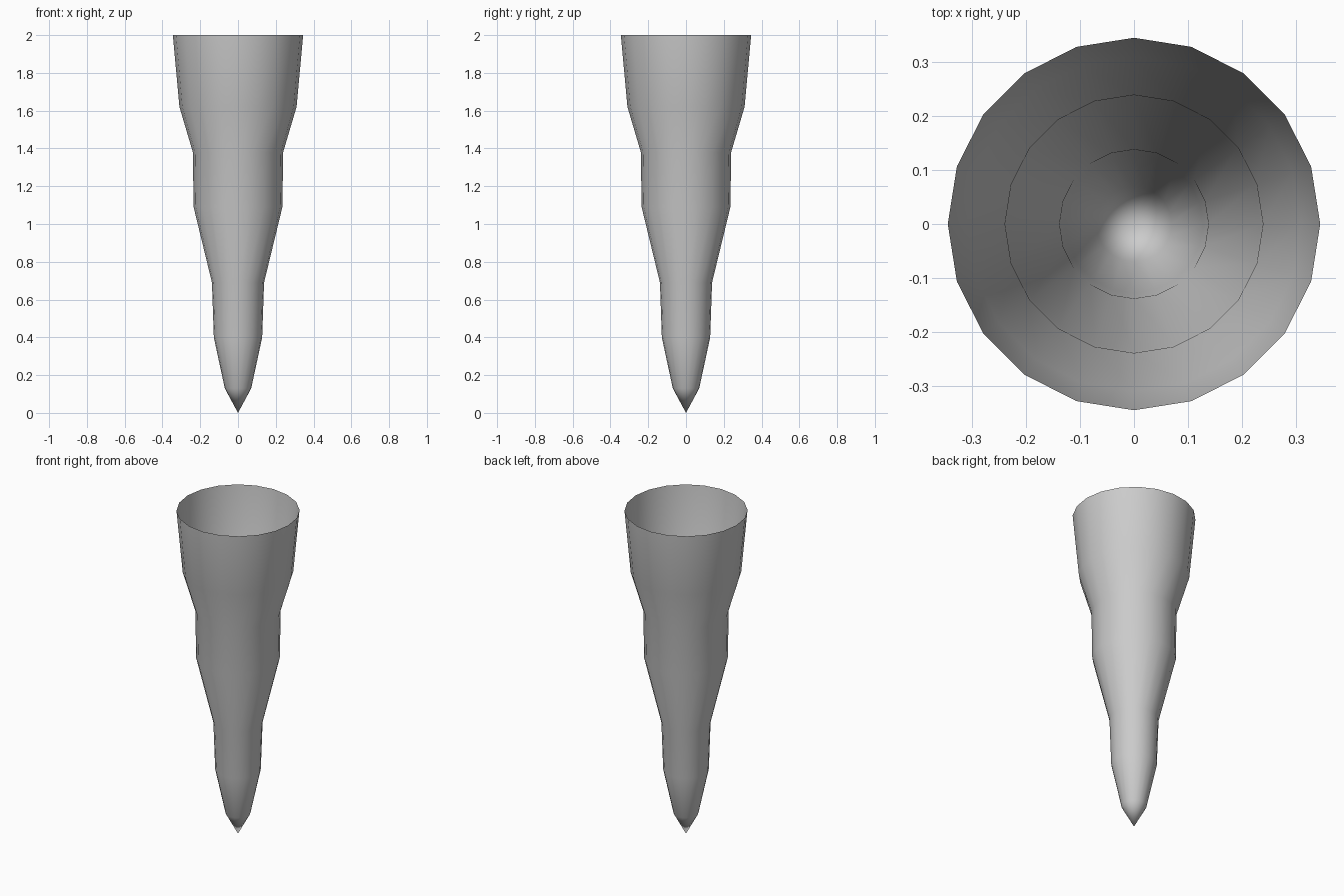
import bpy, bmesh
from math import cos, sin, tau

if "Cube" in bpy.data.objects:
    bpy.data.objects.remove(bpy.data.objects["Cube"])

SIDES = 20
# (radius, height) from just above the tip to the open rim
PROFILE = [(0.07, 0.13), (0.128, 0.40), (0.138, 0.69), (0.235, 1.09),
           (0.239, 1.38), (0.31, 1.62), (0.345, 2.0)]

bm = bmesh.new()

# Rings of the tapered shell
rings = [[bm.verts.new((r * cos(tau * i / SIDES), r * sin(tau * i / SIDES), z))
          for i in range(SIDES)] for r, z in PROFILE]

# Pointed tip
tip = bm.verts.new((0, 0, 0))
for i in range(SIDES):
    bm.faces.new((tip, rings[0][(i + 1) % SIDES], rings[0][i]))

# Wall, left open at the top
for low, high in zip(rings, rings[1:]):
    for i in range(SIDES):
        j = (i + 1) % SIDES
        bm.faces.new((low[i], low[j], high[j], high[i]))

for face in bm.faces:
    face.smooth = True

mesh = bpy.data.meshes.new("tapered_spike_shell")
bm.to_mesh(mesh)
bm.free()
bpy.context.collection.objects.link(bpy.data.objects.new("tapered_spike_shell", mesh))
